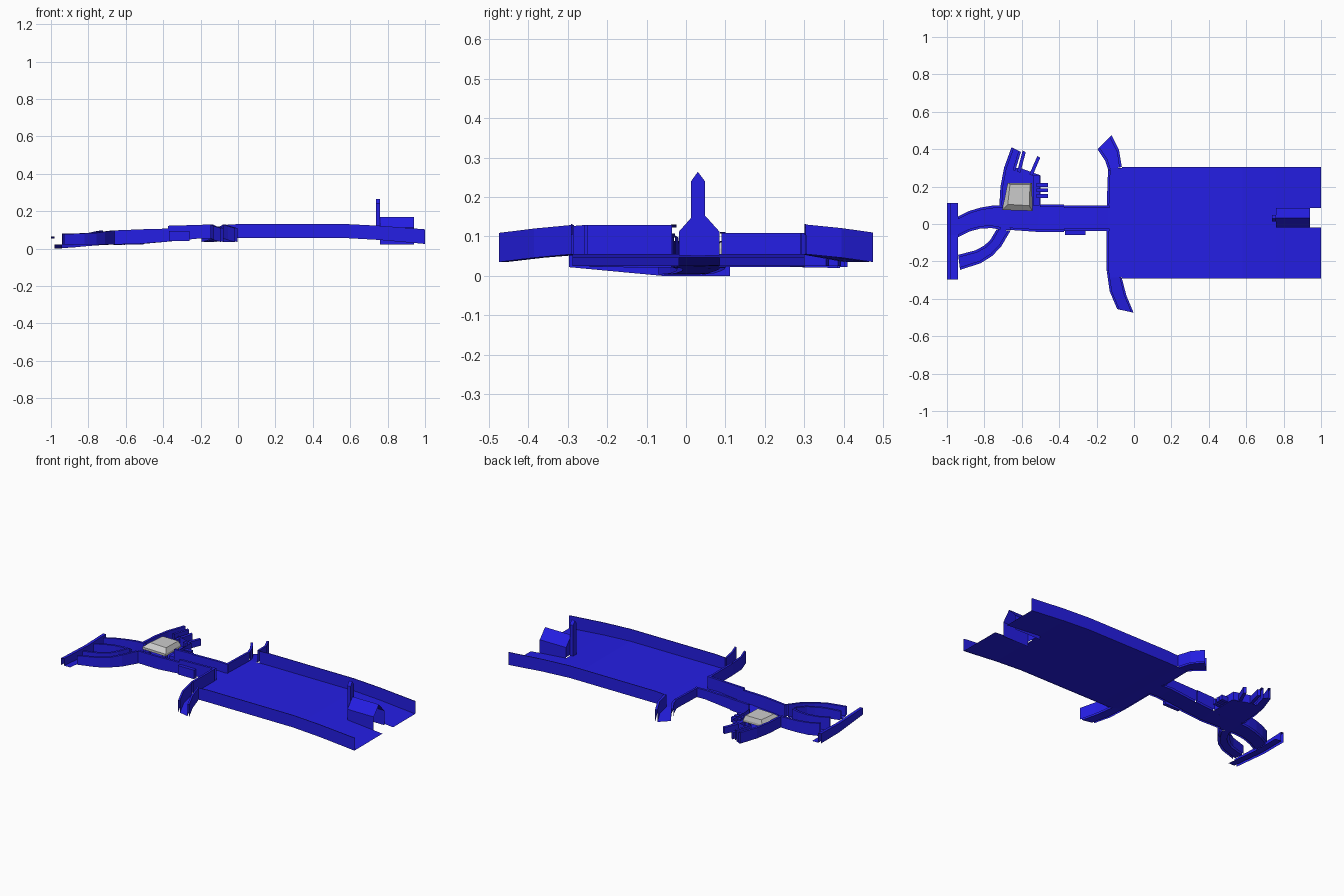
import bpy, bmesh
from mathutils import Vector

blue = bpy.data.materials.new("blue")
blue.diffuse_color = (0.018, 0.013, 0.78, 1)


def mesh(name, verts, faces, mat=blue):
    me = bpy.data.meshes.new(name)
    me.from_pydata(verts, [], faces)
    ob = bpy.data.objects.new(name, me)
    bpy.context.collection.objects.link(ob)
    bm = bmesh.new()
    bm.from_mesh(me)
    bmesh.ops.delete(bm, geom=[v for v in bm.verts if not v.link_faces], context="VERTS")
    bmesh.ops.recalc_face_normals(bm, faces=bm.faces)
    # Open sheets show their flat faces upward
    if any(e.is_boundary for e in bm.edges):
        if sum(f.normal.z * f.calc_area() for f in bm.faces) < 0:
            bmesh.ops.reverse_faces(bm, faces=bm.faces)
    bm.to_mesh(me)
    bm.free()
    if mat:
        me.materials.append(mat)
    return ob


def trench(name, left, right, floor, height, rim=0.014, walls="LR", hl=None):
    """Floor between two rim lines, with thick flat-topped walls on chosen sides."""
    verts, faces = [], []
    for i, (l, r, z, h) in enumerate(zip(left, right, floor, height)):
        a, b = Vector((*l, z)), Vector((*r, z))
        n = (a - b).normalized() * rim
        ul, ur = Vector((0, 0, hl[i] if hl else h)), Vector((0, 0, h))
        al = a - n if "L" in walls else a
        br = b + n if "R" in walls else b
        verts += [a, a + ul, al + ul, al, br, br + ur, b + ur, b]
    strips = [3] + ([0, 1, 2] if "L" in walls else []) + ([4, 5, 6] if "R" in walls else [])
    for k in range(0, 8 * (len(left) - 1), 8):
        faces += [(k + j, k + j + 1, k + j + 9, k + j + 8) for j in strips]
    return mesh(name, verts, faces)


def ribbon(name, pts, z0, z1, shift=(0, 0)):
    """Upright wall along a line, its top moved by shift."""
    n = len(pts)
    verts = [(x, y, z0) for x, y in pts]
    verts += [(x + shift[0], y + shift[1], z1) for x, y in pts]
    return mesh(name, verts, [(i, i + 1, n + i + 1, n + i) for i in range(n - 1)])


def prism(name, base, top, z0, z1, mat=blue):
    n = len(base)
    verts = [(*p, z0) for p in base] + [(*p, z1) for p in top]
    faces = [tuple(range(n))[::-1], tuple(range(n, 2 * n))]
    faces += [(i, (i + 1) % n, n + (i + 1) % n, n + i) for i in range(n)]
    return mesh(name, verts, faces, mat)


def box(name, x0, x1, y0, y1, z0, z1):
    p = [(x0, y0), (x1, y0), (x1, y1), (x0, y1)]
    return prism(name, p, p, z0, z1)


# Large hall floor and side walls
N, S = 0.305, -0.292
xs, zs = [-0.065, 0, 0.58, 0.76], [0.055, 0.056, 0.056, 0.046]
trench("hall", [(x, N) for x in xs], [(x, S) for x in xs], zs, [0.072, 0.075, 0.075, 0.076], 0.004)
trench("hall_front_floor", [(-0.14, 0.3), (-0.065, 0.3)], [(-0.14, -0.285), (-0.065, -0.285)],
       [0.055] * 2, [0.07] * 2, walls="")
# Hall end split by a notch
xe, ze, he = [0.76, 1.0], [0.046, 0.025], [0.076, 0.078]
trench("hall_end_north", [(x, N) for x in xe], [(x, 0.085) for x in xe], ze, he, 0.004, "L")
trench("hall_end_south", [(x, -0.018) for x in xe], [(x, S) for x in xe], ze, he, 0.004, "R")

# Gabled shelter over the notch, with its back wall
outline = [(-0.018, 0.022), (-0.018, 0.112), (0.033, 0.17), (0.085, 0.112), (0.085, 0.022)]
verts = [(x, y, z) for x in (0.76, 0.94) for y, z in outline]
mesh("gabled_shelter", verts, [(i, i + 1, i + 6, i + 5) for i in range(4)])
back = mesh("shelter_back_wall", [(0.76, y, max(z, 0.052)) for y, z in outline], [(0, 4, 3, 2, 1)])
if back.data.polygons[0].normal.x < 0:
    back.data.flip_normals()
# Pointed post
post = [(0.013, 0.05), (0.048, 0.05), (0.048, 0.24), (0.03, 0.264), (0.013, 0.24)]
mesh("pointed_post", [(x, y, z) for x in (0.738, 0.76) for y, z in post],
     [(0, 1, 2, 3, 4), (9, 8, 7, 6, 5)] + [(i, (i + 1) % 5, (i + 1) % 5 + 5, i + 5) for i in range(5)])

# Curved side passages leaving the hall
trench("north_passage", [(-0.138, 0.29), (-0.155, 0.34), (-0.195, 0.4)],
       [(-0.065, 0.305), (-0.08, 0.395), (-0.12, 0.474)], [0.055, 0.046, 0.035], [0.075] * 3,
       hl=[0.054, 0.064, 0.074])
trench("south_passage", [(-0.146, -0.25), (-0.13, -0.36), (-0.09, -0.455)],
       [(-0.065, -0.29), (-0.04, -0.385), (-0.002, -0.474)], [0.055, 0.046, 0.035], [0.074] * 3)
xw = [-0.145, -0.132]
trench("hall_front_wall_north", [(-0.146, 0.09), (-0.139, 0.29)], [(-0.13, 0.09), (-0.125, 0.29)],
       [0.055] * 2, [0.054] * 2, walls="L", rim=0.013)
trench("hall_front_wall_south", [(-0.146, -0.035), (-0.146, -0.25)], [(-0.13, -0.035), (-0.13, -0.25)],
       [0.055] * 2, [0.074] * 2, walls="L", rim=0.013)

# Long corridor with a stepped wall height
cx = [-0.13, -0.2, -0.375]
trench("corridor_inner", [(x, 0.1) for x in cx], [(x, -0.038) for x in cx],
       [0.053, 0.055, 0.037], [0.077, 0.072, 0.085], hl=[0.056, 0.056, 0.07])
trench("corridor_middle", [(-0.375, 0.105), (-0.5, 0.105)], [(-0.375, -0.042), (-0.52, -0.042)],
       [0.037, 0.026], [0.07, 0.077])
trench("corridor_outer", [(-0.5, 0.1), (-0.71, 0.1)], [(-0.52, -0.042), (-0.66, -0.032)],
       [0.026, 0.022], [0.077, 0.075], walls="R")
box("corridor_alcove", -0.37, -0.26, -0.058, -0.036, 0.04, 0.095)

# Two curved exits at the far end
trench("junction_floor", [(-0.65, 0.1), (-0.71, 0.1)], [(-0.65, -0.032), (-0.725, -0.032)],
       [0.022, 0.02], [0.07] * 2, walls="")
trench("upper_exit", [(-0.7, 0.1), (-0.76, 0.098), (-0.82, 0.088), (-0.88, 0.07), (-0.94, 0.04)],
       [(-0.715, -0.03), (-0.76, -0.022), (-0.82, -0.024), (-0.88, -0.04), (-0.94, -0.07)],
       [0.02, 0.017, 0.012, 0.006, 0.003], [0.068, 0.069, 0.071, 0.075, 0.077])
trench("lower_exit", [(-0.735, -0.03), (-0.768, -0.085), (-0.8, -0.115), (-0.845, -0.14), (-0.94, -0.165)],
       [(-0.66, -0.035), (-0.71, -0.12), (-0.757, -0.17), (-0.82, -0.21), (-0.93, -0.245)],
       [0.021, 0.021, 0.022, 0.022, 0.022], [0.076, 0.07, 0.062, 0.06, 0.055])

# Cross strip with a low outer lip
ys = [0.112, -0.06, -0.297]
trench("cross_strip", [(-0.94, y) for y in ys], [(-1.0, y) for y in ys],
       [0, 0, 0.022], [0.06, 0.055, 0.042], 0.018, "R")

# Northern room: floor, curved outer wall and branch passage
mesh("room_floor", [(-0.715, 0.09, 0.022), (-0.5, 0.09, 0.022), (-0.5, 0.26, 0.022),
                    (-0.61, 0.3, 0.022), (-0.695, 0.3, 0.022)], [(0, 1, 2, 3, 4)])
trench("room_outer_wall", [(-0.72, 0.1), (-0.714, 0.2), (-0.695, 0.3), (-0.655, 0.41)],
       [(-0.7, 0.1), (-0.694, 0.2), (-0.675, 0.295), (-0.635, 0.4)],
       [0.022] * 4, [0.066] * 4, walls="L")
trench("branch_passage", [(-0.695, 0.3), (-0.655, 0.41)], [(-0.635, 0.285), (-0.605, 0.385)],
       [0.022, 0.02], [0.065] * 2, walls="R")
ribbon("room_east_wall", [(-0.505, 0.1), (-0.505, 0.265), (-0.56, 0.28), (-0.62, 0.3)], 0.022, 0.075)
box("room_side_block", -0.54, -0.505, 0.1, 0.26, 0.022, 0.05)

# Narrow bars leaving the room
for i, y in enumerate((0.15, 0.18, 0.208)):
    box(f"short_bar_{i + 1}", -0.52, -0.46, y - 0.01, y + 0.01, 0.03, 0.06)
for i, (x, y, dx, dy) in enumerate([(-0.625, 0.28, 0.03, 0.105), (-0.56, 0.265, 0.043, 0.09)]):
    p = [(x, y), (x + 0.018, y - 0.006), (x + dx + 0.016, y + dy), (x + dx, y + dy + 0.008)]
    prism(f"angled_bar_{i + 1}", p, p, 0.025, 0.065)

# Grey platform with sloped rim, on short legs
rim = [(-0.705, 0.075), (-0.543, 0.07), (-0.545, 0.22), (-0.675, 0.22)]
top = [(-0.675, 0.105), (-0.56, 0.098), (-0.556, 0.212), (-0.663, 0.212)]
prism("platform_base", rim, rim, 0.055, 0.069, None)
prism("platform_top", rim, top, 0.069, 0.094, None)
for i, (x, y) in enumerate([(-0.68, 0.095), (-0.565, 0.095), (-0.565, 0.2), (-0.66, 0.2)]):
    box(f"platform_leg_{i + 1}", x - 0.012, x + 0.012, y - 0.012, y + 0.012, 0.022, 0.055)
